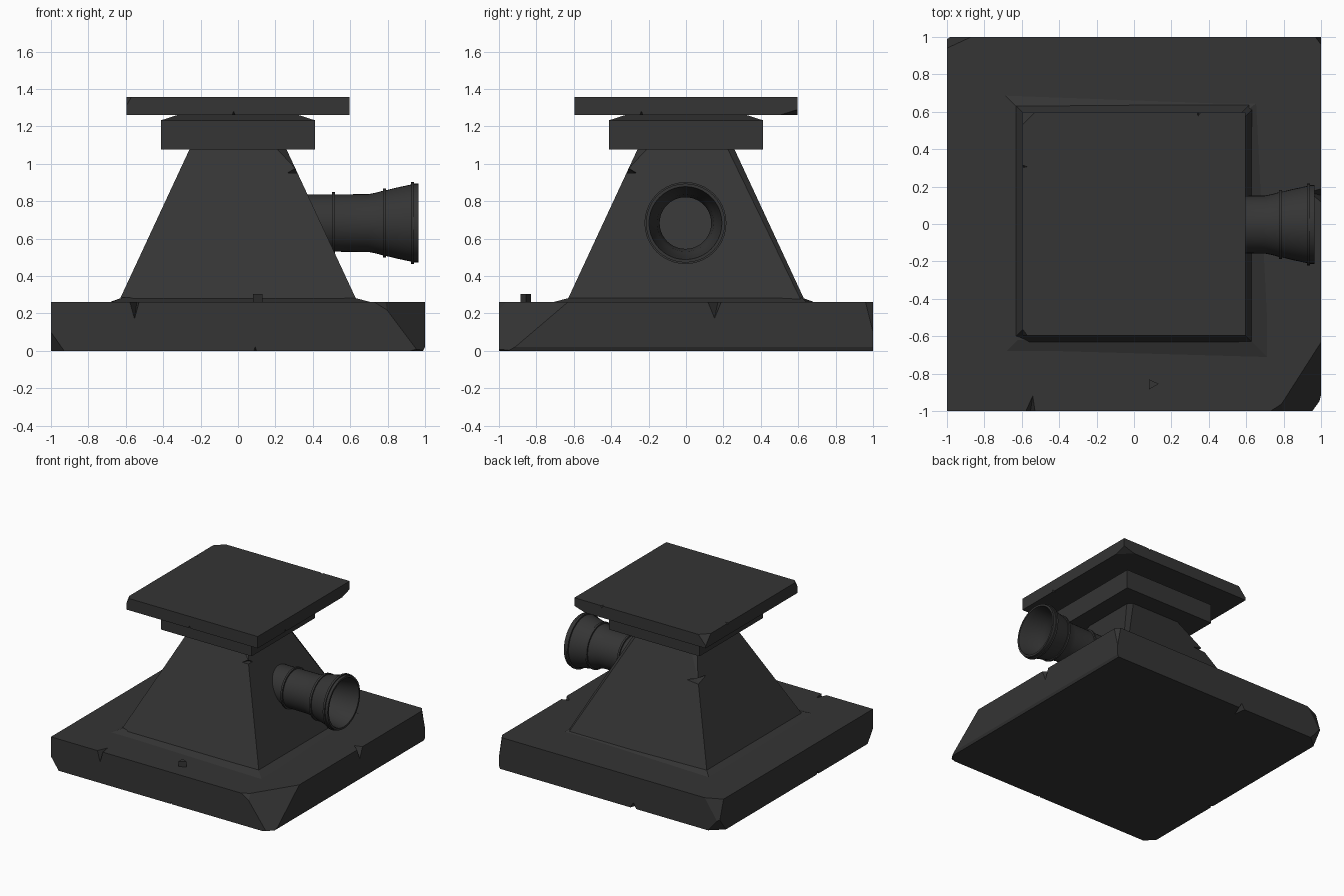
import bpy, bmesh, math
from mathutils import Vector, Matrix
from mathutils.geometry import normal

if "Cube" in bpy.data.objects:
    bpy.data.objects.remove(bpy.data.objects["Cube"])

dark = bpy.data.materials.new("dark_stone")
dark.diffuse_color = (0.035, 0.035, 0.035, 1)
dark.use_nodes = True
dark.node_tree.nodes["Principled BSDF"].inputs["Base Color"].default_value = dark.diffuse_color


def finish(name, bm):
    bmesh.ops.recalc_face_normals(bm, faces=bm.faces)
    mesh = bpy.data.meshes.new(name)
    bm.to_mesh(mesh)
    bm.free()
    mesh.materials.append(dark)
    obj = bpy.data.objects.new(name, mesh)
    bpy.context.collection.objects.link(obj)
    return obj


def square(half, z):
    return [(-half, -half, z), (half, -half, z), (half, half, z), (-half, half, z)]


def stacked(*rings):
    """Closed solid through a stack of four-point rings."""
    bm = bmesh.new()
    loops = [[bm.verts.new(p) for p in ring] for ring in rings]
    for a, b in zip(loops, loops[1:]):
        n = len(a)
        for i in range(n):
            bm.faces.new((a[i], a[(i + 1) % n], b[(i + 1) % n], b[i]))
    bm.faces.new(loops[0][::-1])
    bm.faces.new(loops[-1])
    bmesh.ops.recalc_face_normals(bm, faces=bm.faces)
    return bm


def slice_off(bm, p1, p2, p3):
    """Cut away everything beyond the plane through three points."""
    p1, p2, p3 = Vector(p1), Vector(p2), Vector(p3)
    n = normal(p1, p2, p3)
    centre = sum((v.co for v in bm.verts), Vector()) / len(bm.verts)
    if n.dot(centre - p1) > 0:
        n = -n
    cut = bmesh.ops.bisect_plane(bm, geom=bm.verts[:] + bm.edges[:] + bm.faces[:],
                                 plane_co=p1, plane_no=n, clear_outer=True)
    edges = [e for e in cut["geom_cut"] if isinstance(e, bmesh.types.BMEdge)]
    if edges:
        bmesh.ops.holes_fill(bm, edges=edges, sides=0)


def chip(obj, *points):
    """Knock a wedge (convex hull of the points) out of a part."""
    bm = bmesh.new()
    for p in points:
        bm.verts.new(p)
    bmesh.ops.convex_hull(bm, input=bm.verts)
    cutter = finish("chip_cutter", bm)
    cutter.hide_render = True
    mod = obj.modifiers.new("chip", 'BOOLEAN')
    mod.operation, mod.object, mod.solver = 'DIFFERENCE', cutter, 'EXACT'
    bpy.context.view_layer.objects.active = obj
    bpy.ops.object.modifier_apply(modifier=mod.name)
    bpy.data.objects.remove(cutter)


def edge_chip(obj, angle, along, dist, z, width, depth, height):
    """Pointed chip in the edge of a side; angle 0 is the front, turning to the right."""
    s = math.copysign(0.01, height)
    pts = [(along - width / 2, -dist - 0.01, z + s), (along + width / 2, -dist - 0.01, z + s),
           (along, -dist - 0.01, z - height), (along + width / 4, -dist + depth, z + s)]
    rot = Matrix.Rotation(math.radians(angle), 3, 'Z')
    chip(obj, *[rot @ Vector(p) for p in pts])


# base slab with broken corners
bm = stacked(square(1, 0), square(1, 0.26))
slice_off(bm, (0.73, -1, 0.26), (1, -0.83, 0.26), (1, -1, 0.09))
slice_off(bm, (0.78, -1, 0.24), (1, -0.82, 0.10), (0.96, -1, 0))
slice_off(bm, (0.92, -1, 0), (1, -1, 0.02), (1, -0.93, 0))
slice_off(bm, (-0.87, 1, 0.26), (-1, 0.94, 0.26), (-1, 1, 0.07))
slice_off(bm, (-0.90, 1, 0), (-1, 0.91, 0), (-1, 1, 0.12))
slice_off(bm, (-0.93, -1, 0), (-1, -0.93, 0), (-1, -1, 0.10))
slice_off(bm, (0.97, 1, 0.26), (1, 0.96, 0.26), (1, 1, 0.10))
slice_off(bm, (1, -1, 0.02), (1, 1, 0.02), (0.99, 0, 0))
base = finish("base_slab", bm)
edge_chip(base, 0, -0.555, 1, 0.26, 0.06, 0.09, 0.10)
edge_chip(base, 90, 0.15, 1, 0.26, 0.09, 0.07, 0.10)
edge_chip(base, 180, 0.22, 1, 0, 0.07, 0.12, -0.05)
edge_chip(base, 270, 0.28, 1, 0, 0.05, 0.05, -0.03)
edge_chip(base, 0, 0.09, 1, 0, 0.03, 0.03, -0.03)

# uneven mortar skirt
finish("mortar_skirt", stacked(
    [(-0.69, -0.69, 0.255), (0.73, -0.73, 0.255), (0.66, 0.65, 0.255), (-0.70, 0.70, 0.255)],
    square(0.62, 0.284)))

# tapered body with worn vertical edges
bm = stacked(square(0.64, 0.26), square(0.63, 0.28), square(0.258, 1.08))
slice_off(bm, (-0.56, -0.63, 0.28), (-0.63, -0.60, 0.28), (-0.17, -0.26, 1.07))
slice_off(bm, (0.63, 0.61, 0.28), (0.61, 0.63, 0.28), (0.23, 0.26, 1.07))
slice_off(bm, (-0.365, 0.365, 0.85), (-0.22, 0.26, 1.07), (-0.26, 0.235, 1.07))
slice_off(bm, (0.31, -0.31, 0.97), (0.22, -0.26, 1.07), (0.26, -0.22, 1.07))
body = finish("tapered_body", bm)
chip(body, (0.25, -0.35, 0.95), (0.35, -0.25, 0.95), (0.36, -0.36, 0.95),
     (0.33, -0.33, 1.0), (0.28, -0.28, 0.95))
chip(body, (-0.40, 0.40, 0.88), (-0.26, 0.40, 0.83), (-0.40, 0.24, 0.86),
     (-0.40, 0.40, 0.82), (-0.31, 0.31, 0.83))

# collar block and sloped neck
finish("collar", stacked(square(0.413, 1.075), square(0.413, 1.232), square(0.31, 1.265)))

# top plate with knocked corners
bm = stacked(square(0.597, 1.26), square(0.597, 1.357))
slice_off(bm, (-0.53, 0.597, 1.357), (-0.597, 0.53, 1.357), (-0.597, 0.597, 1.28))
slice_off(bm, (-0.57, -0.597, 1.357), (-0.597, -0.56, 1.357), (-0.597, -0.597, 1.31))
slice_off(bm, (0.597, 0.50, 1.26), (0.50, 0.597, 1.26), (0.597, 0.597, 1.29))
plate = finish("top_plate", bm)
edge_chip(plate, 0, -0.025, 0.597, 1.26, 0.03, 0.04, -0.03)
edge_chip(plate, 90, -0.24, 0.597, 1.26, 0.03, 0.04, -0.03)
edge_chip(plate, 180, -0.35, 0.597, 1.357, 0.04, 0.03, 0.03)
edge_chip(plate, 270, -0.31, 0.597, 1.357, 0.03, 0.045, 0.02)

# flared pipe: outside profile with bands, then back along the bore (x, radius)
profile = [(0.33, 0.153), (0.503, 0.153), (0.503, 0.165), (0.518, 0.165), (0.518, 0.153),
           (0.70, 0.155), (0.74, 0.163), (0.775, 0.173), (0.775, 0.185), (0.792, 0.185),
           (0.792, 0.176), (0.85, 0.190), (0.925, 0.206), (0.925, 0.219), (0.942, 0.219),
           (0.942, 0.211), (0.965, 0.211), (0.965, 0.195), (0.92, 0.185), (0.80, 0.162),
           (0.78, 0.152), (0.70, 0.138), (0.33, 0.138)]
bm = bmesh.new()
verts = [bm.verts.new((x, -0.003, 0.683 + r)) for x, r in profile]
edges = [bm.edges.new((a, b)) for a, b in zip(verts, verts[1:] + verts[:1])]
bmesh.ops.spin(bm, geom=verts + edges, cent=(0, -0.003, 0.683), axis=(1, 0, 0),
               angle=math.tau, steps=40)
bmesh.ops.remove_doubles(bm, verts=bm.verts, dist=0.0005)
pipe = finish("flared_pipe", bm)
bpy.ops.object.select_all(action='DESELECT')
pipe.select_set(True)
bpy.context.view_layer.objects.active = pipe
bpy.ops.object.shade_smooth_by_angle(angle=math.radians(30))

# loose stone fragment on the slab
tri = [(0.08, -0.83), (0.08, -0.885), (0.132, -0.855)]
finish("stone_fragment", stacked([(x, y, 0.255) for x, y in tri], [(x, y, 0.304) for x, y in tri]))
